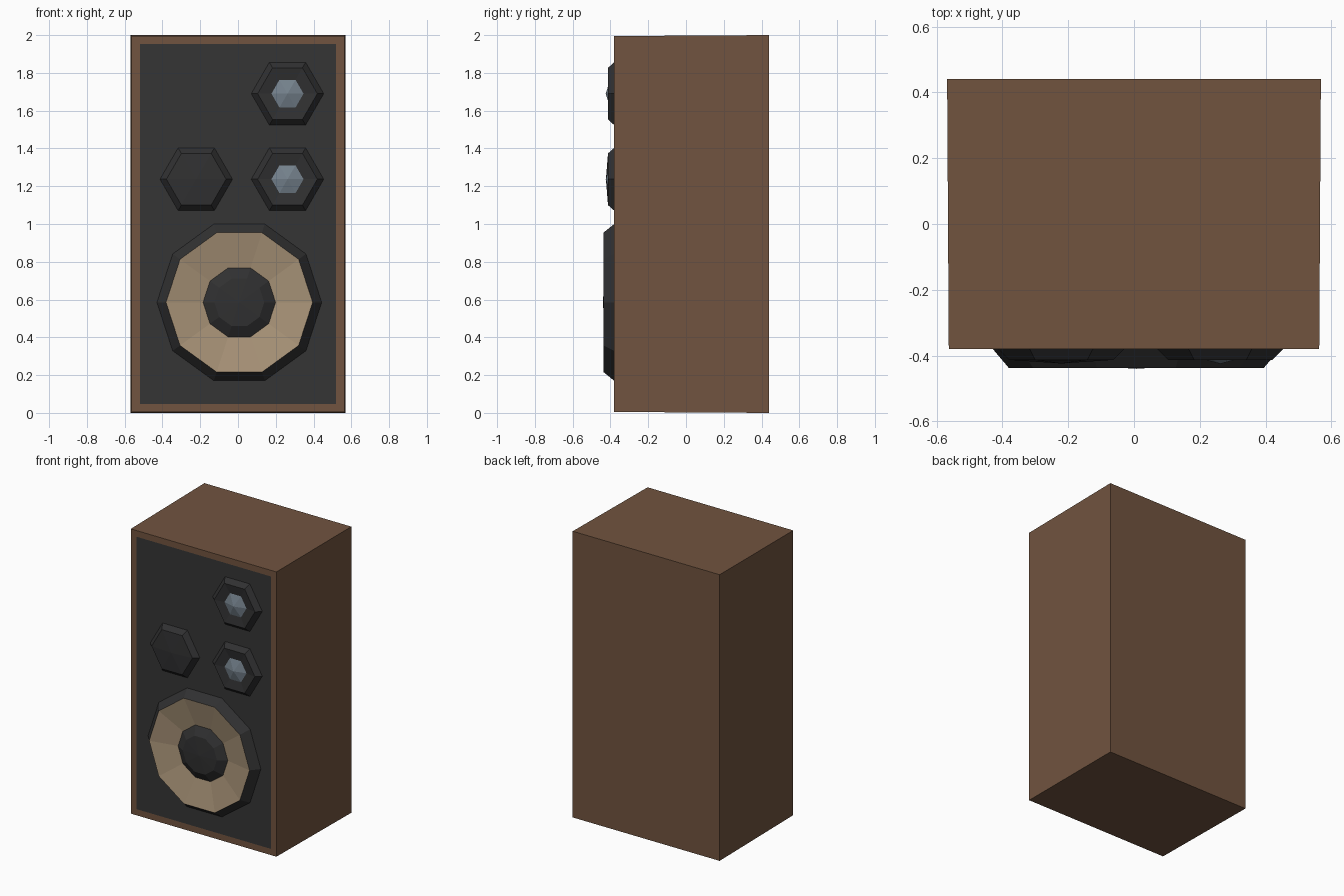
import bpy, bmesh, math

if "Cube" in bpy.data.objects:
    bpy.data.objects.remove(bpy.data.objects["Cube"])


def material(name, rgb):
    m = bpy.data.materials.new(name)
    m.diffuse_color = (*rgb, 1)
    m.use_nodes = True
    m.node_tree.nodes["Principled BSDF"].inputs["Base Color"].default_value = m.diffuse_color
    return m


WOOD = material("walnut_brown", (0.165, 0.088, 0.050))
BAFFLE = material("baffle_charcoal", (0.036, 0.036, 0.036))
BLACK = material("driver_black", (0.030, 0.030, 0.031))
CONE = material("paper_beige", (0.39, 0.29, 0.185))
DOME = material("dome_blue_grey", (0.18, 0.225, 0.27))
FRONT, BACK = -0.38, 0.44


def finish(bm, name, mats):
    me = bpy.data.meshes.new(name)
    bm.to_mesh(me)
    bm.free()
    for m in mats:
        me.materials.append(m)
    ob = bpy.data.objects.new(name, me)
    bpy.context.collection.objects.link(ob)
    return ob


# Cabinet: box slightly narrower at the front, with the baffle inset in its face
bm = bmesh.new()
bmesh.ops.create_cube(bm, size=2)
for v in bm.verts:
    front = v.co.y < 0
    v.co.x *= 0.563 if front else 0.568
    v.co.z = 1 + v.co.z * (0.995 if front else 1.0)
    v.co.y = FRONT if front else BACK
bm.normal_update()
face = min(bm.faces, key=lambda f: f.normal.y)
bmesh.ops.inset_region(bm, faces=[face], thickness=0.061)
face.material_index = 1
finish(bm, "cabinet", [WOOD, BAFFLE])


def driver(name, cx, cz, sides, profile, mats, tip=None):
    """Faceted driver: profile rows are (radius, y, material of the band inside)."""
    bm = bmesh.new()
    rings = []
    for r, y, _ in profile:
        rings.append([bm.verts.new((cx + r * math.cos(2 * math.pi * i / sides), y,
                                    cz + r * math.sin(2 * math.pi * i / sides)))
                      for i in range(sides)])
    for k in range(len(rings) - 1):
        a, b = rings[k], rings[k + 1]
        for i in range(sides):
            j = (i + 1) % sides
            bm.faces.new((a[i], a[j], b[j], b[i])).material_index = profile[k][2]
    last, mi = rings[-1], profile[-1][2]
    if tip is None:
        bm.faces.new(last).material_index = mi
    else:
        c = bm.verts.new((cx, tip, cz))
        for i in range(sides):
            bm.faces.new((last[i], last[(i + 1) % sides], c)).material_index = mi
    finish(bm, name, mats)


# Woofer: bevelled surround, concave cone, raised dust cap
driver("woofer", 0.007, 0.585, 10,
       [(0.437, FRONT + 0.001, 0), (0.388, -0.437, 1),
        (0.192, -0.397, 0), (0.132, -0.432, 0)], [BLACK, CONE], tip=-0.44)

# Two tweeters: bevelled rim, shallow dish, pointed dome
for label, z in (("upper", 1.69), ("lower", 1.237)):
    driver(label + "_tweeter", 0.262, z, 6,
           [(0.193, FRONT + 0.001, 0), (0.158, -0.413, 0), (0.085, -0.402, 1)],
           [BLACK, DOME], tip=-0.425)

# Midrange: bevelled rim with a low dome
driver("midrange", -0.221, 1.237, 6,
       [(0.193, FRONT + 0.001, 0), (0.158, -0.413, 0)], [BLACK], tip=-0.424)
